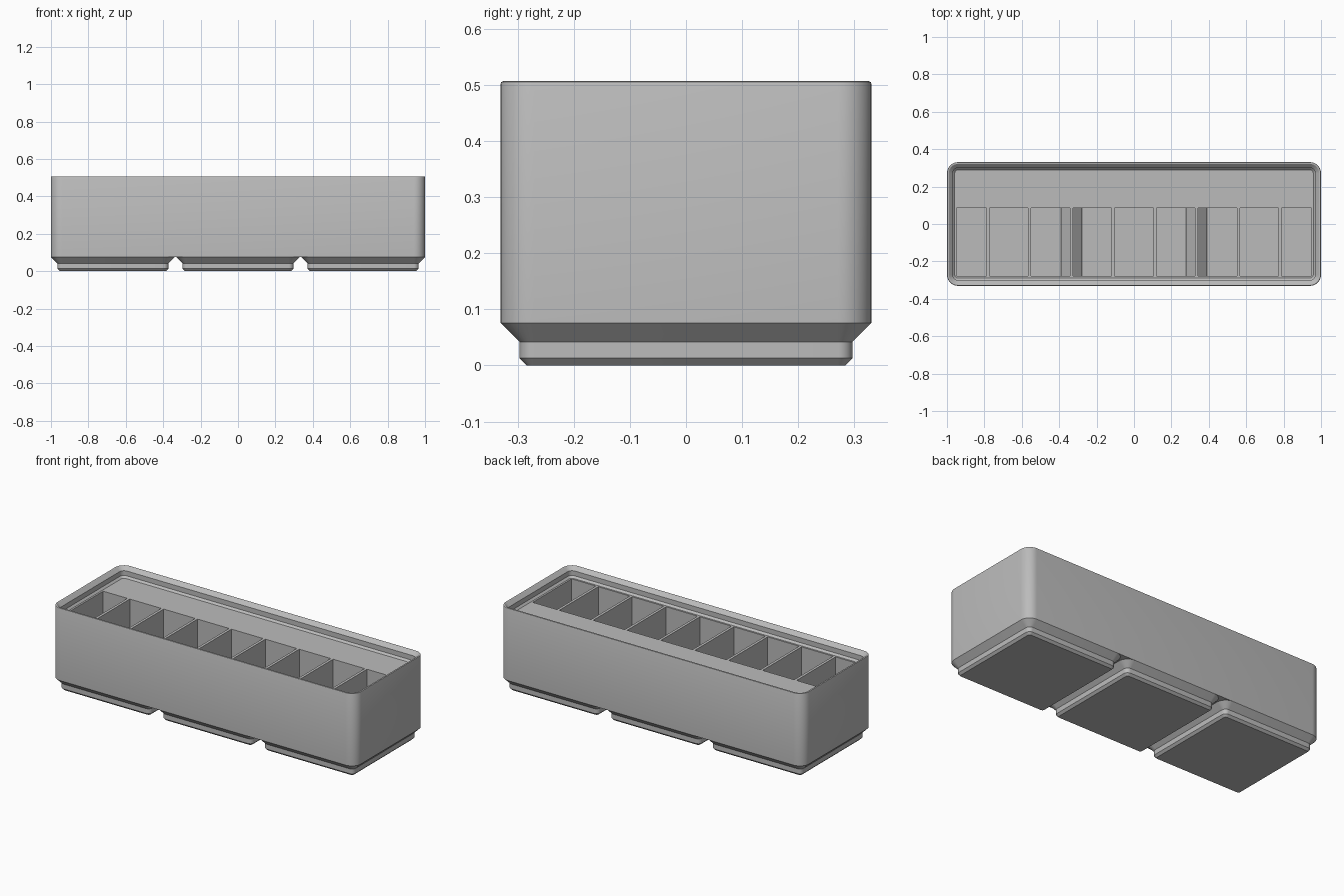
import bpy, bmesh, math

cube = bpy.data.objects.get("Cube")
if cube:
    bpy.data.objects.remove(cube, do_unlink=True)

MM = 2 / 125.5            # design is laid out in millimetres
CELL, CLEAR, RADIUS = 42, 0.25, 3.75
HALF_Y = CELL / 2 - CLEAR
HALF_X = CELL * 1.5 - CLEAR
BASE_Z, SHELF_Z = 4.75, 28
FLOOR_Z, INSET, WALL = 1.1, 3.5, 0.5

grey = bpy.data.materials.new("plain_grey")
grey.use_nodes = True
colour = (0.5, 0.5, 0.5, 1)
grey.diffuse_color = colour
grey.node_tree.nodes["Principled BSDF"].inputs["Base Color"].default_value = colour


def finish(name, bm):
    bmesh.ops.recalc_face_normals(bm, faces=bm.faces)
    bmesh.ops.scale(bm, vec=(MM, MM, MM), verts=bm.verts)
    mesh = bpy.data.meshes.new(name)
    bm.to_mesh(mesh)
    bm.free()
    mesh.materials.append(grey)
    obj = bpy.data.objects.new(name, mesh)
    bpy.context.collection.objects.link(obj)
    return obj


def rounded_loft(name, cx, half_x, half_y, profile, steps=8):
    """Stack rounded rectangles; profile holds (inset, height) pairs."""
    bm = bmesh.new()
    rings = []
    for inset, z in profile:
        r = RADIUS - inset
        ring = []
        for corner, (sx, sy) in enumerate([(1, 1), (-1, 1), (-1, -1), (1, -1)]):
            for i in range(steps + 1):
                a = math.pi / 2 * (corner + i / steps)
                ring.append(bm.verts.new((cx + sx * (half_x - RADIUS) + r * math.cos(a),
                                          sy * (half_y - RADIUS) + r * math.sin(a), z)))
        rings.append(ring)
    n = len(rings[0])
    for low, high in zip(rings, rings[1:]):
        for i in range(n):
            j = (i + 1) % n
            bm.faces.new((low[i], low[j], high[j], high[i]))
    bm.faces.new(rings[0])
    bm.faces.new(rings[-1])
    return finish(name, bm)


def pocket_cutters():
    """Nine compartments whose floors drop into the feet."""
    bm = bmesh.new()
    pitch = CELL / 3
    front, back = -CELL / 2 + INSET, 5.45
    slope_low = 3.0
    slope_high = slope_low + INSET - WALL
    top = SHELF_Z + 1
    for k in range(9):
        left = -CELL * 1.5 + k * pitch
        right = left + pitch

        def side(edge, direction, at_cell_edge, outer):
            if outer:
                x = edge + direction * INSET
                return [(x, FLOOR_Z), (x, top)]
            x = edge + direction * WALL
            if at_cell_edge:
                deep = edge + direction * INSET
                return [(deep, FLOOR_Z), (deep, slope_low), (x, slope_high), (x, top)]
            return [(x, FLOOR_Z), (x, top)]

        outline = side(left, 1, k % 3 == 0, k == 0)
        outline += reversed(side(right, -1, k % 3 == 2, k == 8))
        a = [bm.verts.new((x, front, z)) for x, z in outline]
        b = [bm.verts.new((x, back, z)) for x, z in outline]
        bm.faces.new(a)
        bm.faces.new(b)
        for i in range(len(a)):
            j = (i + 1) % len(a)
            bm.faces.new((a[i], a[j], b[j], b[i]))
    obj = finish("pocket_cutters", bm)
    obj.hide_render = True
    return obj


# Bin body: outer wall, stacking lip and inner shelf
parts = [rounded_loft("bin_body", 0, HALF_X, HALF_Y, [
    (0, BASE_Z), (0, 31.45), (0.1, 31.7), (0.35, 31.8), (0.6, 31.75),
    (1.9, 30.5), (1.9, 28.7), (2.6, SHELF_Z)])]

# Three stepped feet
for i, name in enumerate(["right_foot", "middle_foot", "left_foot"]):
    parts.append(rounded_loft(name, (i - 1) * CELL, HALF_Y, HALF_Y, [
        (2.95, 0), (2.15, 0.8), (2.15, 2.6), (0, BASE_Z)]))

# Carve the compartments through body and feet
cutter = pocket_cutters()
for part in parts:
    mod = part.modifiers.new("compartments", "BOOLEAN")
    mod.operation = "DIFFERENCE"
    mod.solver = "EXACT"
    mod.object = cutter
bpy.context.view_layer.update()
graph = bpy.context.evaluated_depsgraph_get()
carved = [bpy.data.meshes.new_from_object(p.evaluated_get(graph)) for p in parts]
for part, mesh in zip(parts, carved):
    part.modifiers.clear()
    part.data = mesh
bpy.data.objects.remove(cutter, do_unlink=True)

# Smooth the rounded corners, keep the chamfers crisp
bpy.ops.object.select_all(action="DESELECT")
for part in parts:
    part.select_set(True)
bpy.context.view_layer.objects.active = parts[0]
bpy.ops.object.shade_smooth_by_angle(angle=math.radians(30))
